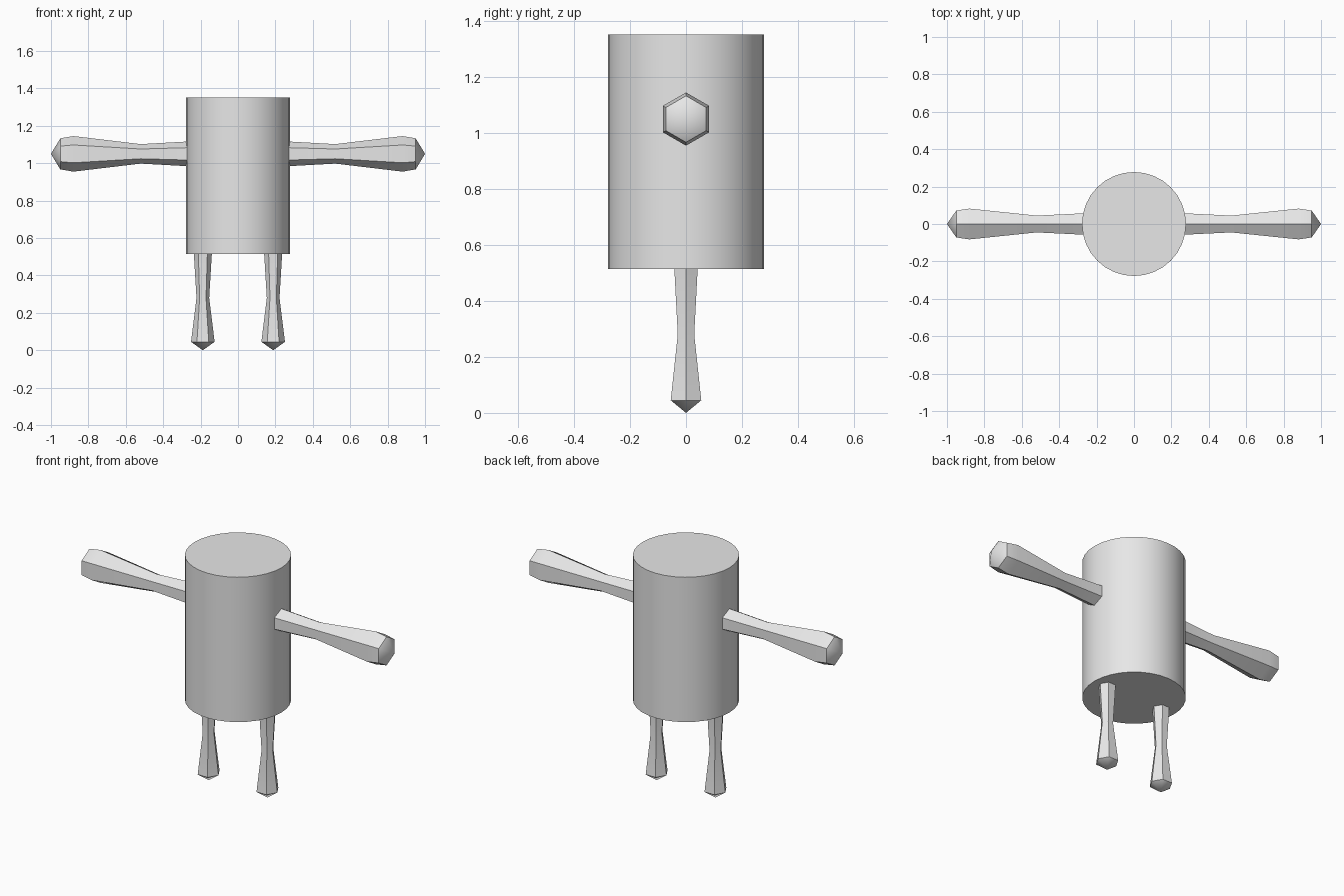
import bpy, bmesh, math
from mathutils import Vector

if "Cube" in bpy.data.objects:
    bpy.data.objects.remove(bpy.data.objects["Cube"])

grey = bpy.data.materials.new("light grey")
grey.diffuse_color = (0.8, 0.8, 0.8, 1)
grey.use_nodes = True
grey.node_tree.nodes["Principled BSDF"].inputs["Base Color"].default_value = grey.diffuse_color


def lathe(name, rings, tip, sides, origin, axis, ref):
    """Loft (distance, radius) rings along axis; a tip distance closes the end in a point."""
    origin, axis, ref = Vector(origin), Vector(axis), Vector(ref)
    side = axis.cross(ref)
    bm = bmesh.new()
    loops = []
    for d, r in rings:
        loops.append([bm.verts.new(origin + axis * d + r * (
            ref * math.cos(math.tau * i / sides) + side * math.sin(math.tau * i / sides)))
            for i in range(sides)])
    for a, b in zip(loops, loops[1:]):
        for i in range(sides):
            j = (i + 1) % sides
            bm.faces.new((a[i], a[j], b[j], b[i]))
    bm.faces.new(loops[0][::-1])
    if tip is None:
        bm.faces.new(loops[-1])
    else:
        point = bm.verts.new(origin + axis * tip)
        for i in range(sides):
            bm.faces.new((loops[-1][i], loops[-1][(i + 1) % sides], point))
    bmesh.ops.recalc_face_normals(bm, faces=bm.faces)
    mesh = bpy.data.meshes.new(name)
    bm.to_mesh(mesh)
    bm.free()
    mesh.materials.append(grey)
    obj = bpy.data.objects.new(name, mesh)
    bpy.context.collection.objects.link(obj)
    bpy.ops.object.select_all(action='DESELECT')
    obj.select_set(True)
    bpy.context.view_layer.objects.active = obj
    bpy.ops.object.shade_smooth_by_angle(angle=math.radians(40))


# Cylindrical body
lathe("body", [(0.515, 0.278), (1.352, 0.278)], None, 32, (0, 0, 0), (0, 0, 1), (1, 0, 0))

for label, s in (("left", -1), ("right", 1)):
    # Six-sided club arm, pointing straight out
    lathe(label + "_arm", [(0.25, 0.067), (0.52, 0.052), (0.88, 0.095), (0.95, 0.083)],
          1.0, 6, (0, 0, 1.05), (s, 0, 0), (0, 0, 1))
    # Six-sided leg, flaring down to a pointed foot
    lathe(label + "_leg", [(-0.53, 0.049), (-0.28, 0.034), (-0.045, 0.063)],
          0, 6, (s * 0.188, 0, 0), (0, 0, -1), (1, 0, 0))
